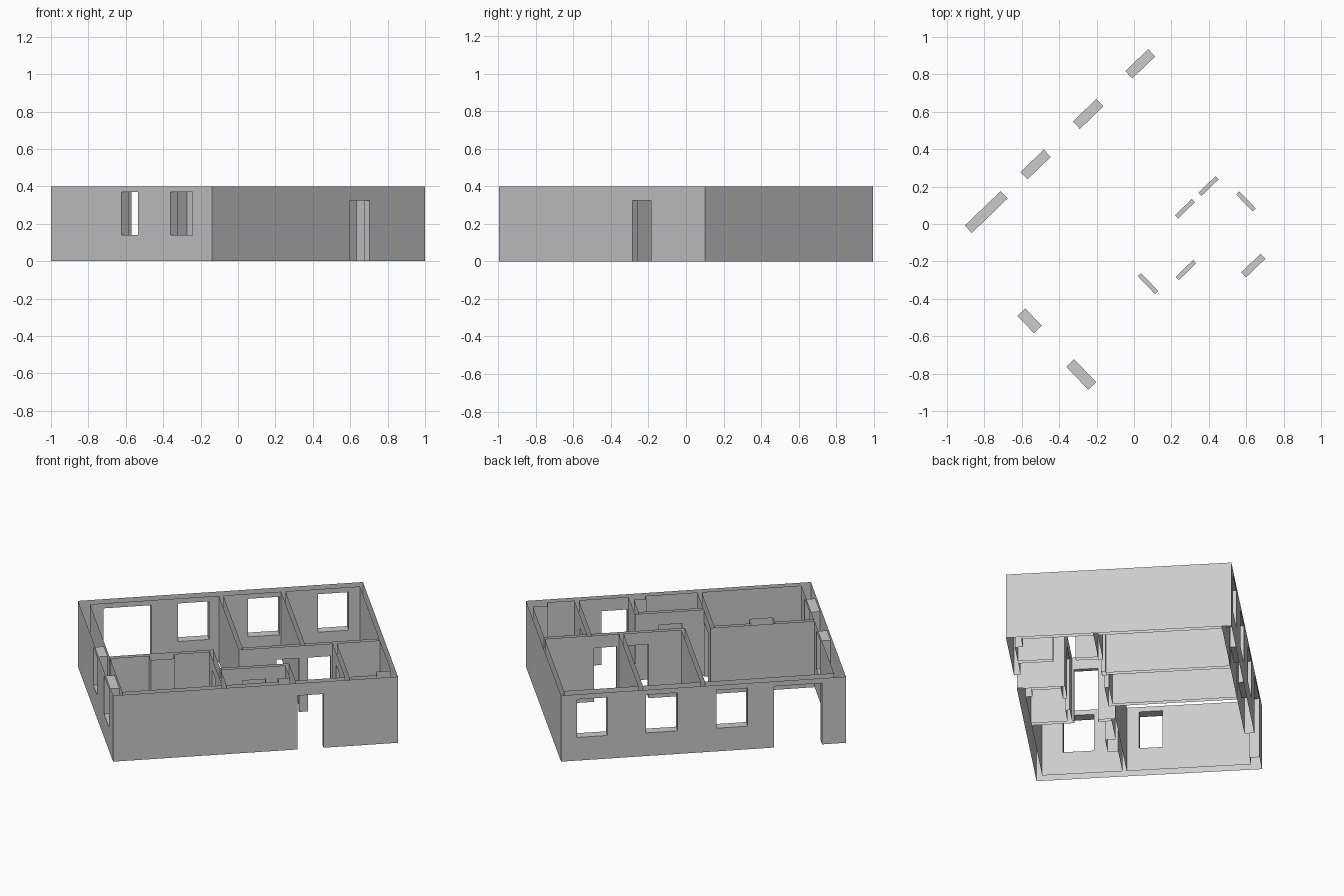
import bpy, bmesh, math

if "Cube" in bpy.data.objects:
    bpy.data.objects.remove(bpy.data.objects["Cube"])

ANGLE = math.radians(43.9)       # plan is turned on the grid
HS, HT, H = 0.790, 0.621, 0.40   # half length, half width, wall height
S0, S1, T0, T1 = -0.732, 0.765, -0.584, 0.567   # inner faces of outer walls
TH = 0.012                       # half thickness of partitions
SILL, HEAD, DOOR = 0.14, 0.37, 0.325


def prism(name, pts, z0, z1):
    """Upright prism from a plan outline."""
    bm = bmesh.new()
    base = bm.faces.new([bm.verts.new((x, y, z0)) for x, y in pts])
    top = bmesh.ops.extrude_face_region(bm, geom=[base])["geom"]
    bmesh.ops.translate(bm, vec=(0, 0, z1 - z0),
                        verts=[v for v in top if isinstance(v, bmesh.types.BMVert)])
    bmesh.ops.recalc_face_normals(bm, faces=bm.faces)
    me = bpy.data.meshes.new(name)
    bm.to_mesh(me)
    bm.free()
    ob = bpy.data.objects.new(name, me)
    bpy.context.collection.objects.link(ob)
    return ob


def rect(a, b, c, d):
    return [(a, c), (b, c), (b, d), (a, d)]


# Partition centre lines
t_mid, t_bath = -0.130, -0.370
s_hall, s_left, s_beds, s_bath, s_right = -0.005, -0.167, 0.340, 0.215, 0.515

# Clear room outlines, with notches left for the service shafts
rooms = {
    "living": rect(S0, s_hall - TH, t_mid + TH, T1),
    "bedroom_a": rect(s_hall + TH, s_beds - TH, t_mid + TH, T1),
    "bedroom_b": rect(s_beds + TH, S1, t_mid + TH, T1),
    "kitchen": [(S0, T0), (s_left - TH, T0), (s_left - TH, t_mid - TH),
                (-0.38, t_mid - TH), (-0.38, -0.20), (-0.515, -0.20),
                (-0.515, t_mid - TH), (S0, t_mid - TH)],
    "hall": [(s_left + TH, t_bath + TH), (s_bath + TH, t_bath + TH), (s_bath + TH, T0),
             (s_right - TH, T0), (s_right - TH, t_mid - TH), (s_hall - TH, t_mid - TH),
             (s_hall - TH, 0), (s_left + TH, 0)],
    "bathroom": [(s_left + TH, T0), (0.135, T0), (0.135, -0.545), (s_bath - TH, -0.545),
                 (s_bath - TH, t_bath - TH), (s_left + TH, t_bath - TH)],
    "store": [(s_right + TH, T0), (0.68, T0), (0.68, -0.54), (S1, -0.54),
              (S1, t_mid - TH), (s_right + TH, t_mid - TH)],
}
cutters = [prism(n + "_cutter", p, -0.1, H + 0.1) for n, p in rooms.items()]

# Openings: plan rectangle, bottom, top
D = 0.02
back, left = (T1 - D, HT + D), (-HS - D, S0 + D)
openings = [
    (rect(-0.658, -0.392, *back), -0.1, HEAD),
    (rect(-0.245, -0.072, *back), SILL, HEAD),
    (rect(0.144, 0.318, *back), SILL, HEAD),
    (rect(0.533, 0.703, *back), SILL, HEAD),
    (rect(*left, -0.050, 0.078), SILL, HEAD),
    (rect(*left, -0.469, -0.299), SILL, HEAD),
    (rect(0.234, 0.377, -HT - D, T0 + D), -0.1, DOOR),
]
W = TH + 0.01
for a, b, t in ((0.190, 0.316, t_mid), (0.365, 0.491, t_mid), (-0.035, 0.094, t_bath)):
    openings.append((rect(a, b, t - W, t + W), -0.1, DOOR))
for a, b, s in ((-0.391, -0.266, s_right), (-0.348, -0.215, s_left)):
    openings.append((rect(s - W, s + W, a, b), -0.1, DOOR))
cutters += [prism("opening_cutter", *o) for o in openings]

# Solid block with the rooms and openings cut out
walls = prism("house_walls", rect(-HS, HS, -HT, HT), 0, H)
for c in cutters:
    m = walls.modifiers.new("cut", 'BOOLEAN')
    m.operation, m.solver, m.object = 'DIFFERENCE', 'EXACT', c
    c.hide_render = True
bpy.context.view_layer.update()
dg = bpy.context.evaluated_depsgraph_get()
mesh = bpy.data.meshes.new_from_object(walls.evaluated_get(dg))
walls.modifiers.clear()
for c in cutters:
    bpy.data.objects.remove(c)

# Walls are open at top and bottom: remove those caps and turn the plan
bm = bmesh.new()
bm.from_mesh(mesh)
caps = [f for f in bm.faces if abs(f.normal.z) > 0.9
        and (f.calc_center_median().z < 0.001 or f.calc_center_median().z > H - 0.001)]
bmesh.ops.delete(bm, geom=caps, context='FACES')
c, s = math.cos(ANGLE), math.sin(ANGLE)
for v in bm.verts:
    v.co.x, v.co.y = v.co.x * c - v.co.y * s, v.co.x * s + v.co.y * c
bm.to_mesh(mesh)
bm.free()
walls.data = mesh
